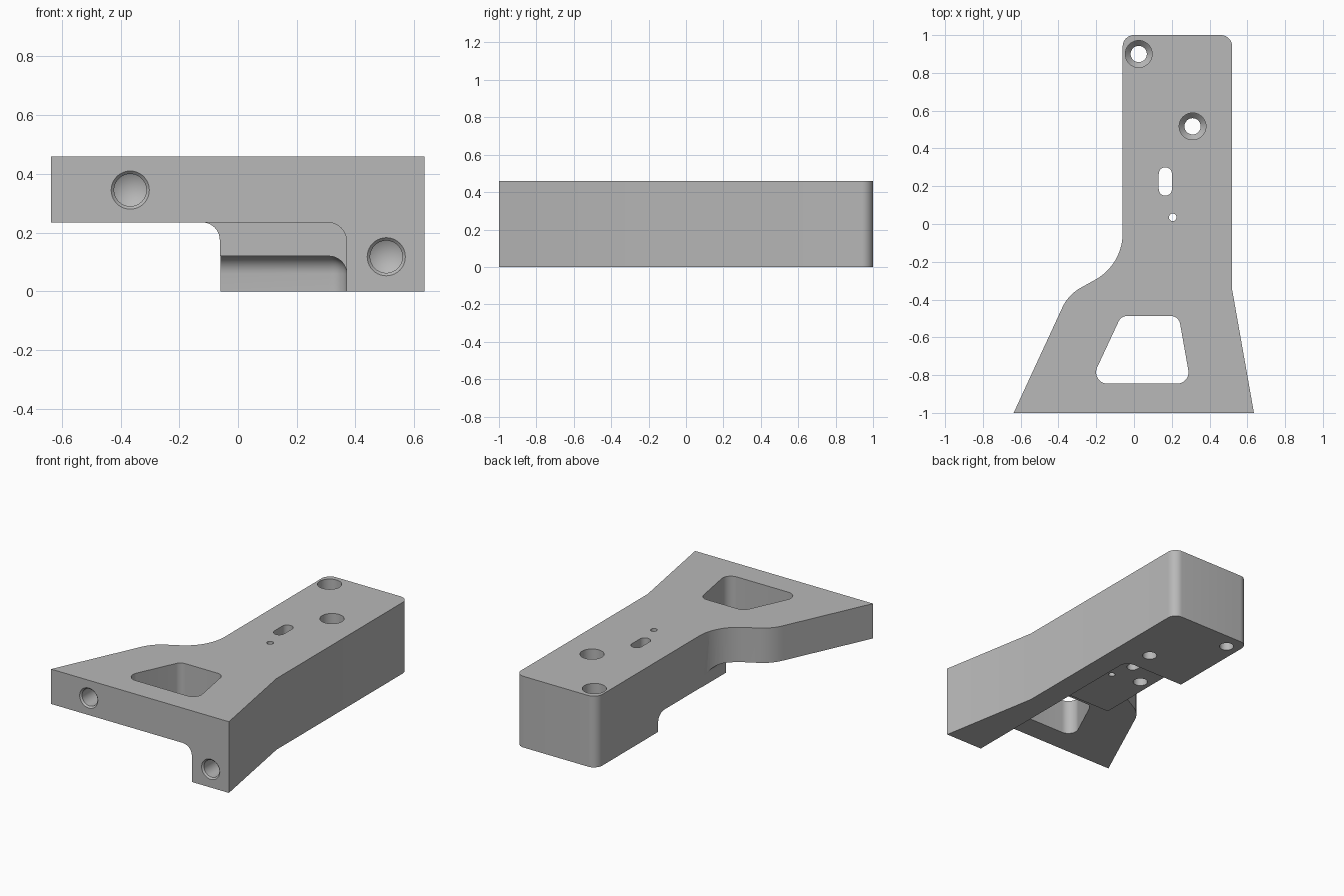
import bpy, bmesh, math
from mathutils import Vector

if "Cube" in bpy.data.objects:
    bpy.data.objects.remove(bpy.data.objects["Cube"])

grey = bpy.data.materials.new("machined grey")
grey.use_nodes = True
colour = (0.48, 0.48, 0.48, 1)
grey.diffuse_color = colour
grey.node_tree.nodes["Principled BSDF"].inputs["Base Color"].default_value = colour

HEIGHT = 0.46
SHELF = 0.235      # underside of the flared foot
POCKET = 0.12      # underside of the middle web
RAIL_X = 0.37      # inner wall of the long rail
STEP_Y = -0.32     # front of the middle web


def rounded(corners, steps=10):
    """Polygon with rounded corners from (x, y, radius) entries."""
    out = []
    n = len(corners)
    for i, (x, y, r) in enumerate(corners):
        p = Vector((x, y))
        if r == 0:
            out.append(p)
            continue
        a = (Vector(corners[i - 1][:2]) - p).normalized()
        b = (Vector(corners[(i + 1) % n][:2]) - p).normalized()
        half = a.angle(b) / 2
        centre = p + (a + b).normalized() * (r / math.sin(half))
        start = p + a * (r / math.tan(half)) - centre
        end = p + b * (r / math.tan(half)) - centre
        sweep = start.angle(end)
        for k in range(steps + 1):
            t = k / steps
            out.append(centre + (start * math.sin((1 - t) * sweep)
                                 + end * math.sin(t * sweep)) / math.sin(sweep))
    return out


def finish(bm, name):
    bmesh.ops.recalc_face_normals(bm, faces=bm.faces)
    mesh = bpy.data.meshes.new(name)
    bm.to_mesh(mesh)
    bm.free()
    mesh.materials.append(grey)
    ob = bpy.data.objects.new(name, mesh)
    bpy.context.collection.objects.link(ob)
    return ob


def prism(name, corners, low, high, along_y=False):
    """Extrude a rounded polygon along z, or along y for an xz profile."""
    bm = bmesh.new()
    place = (lambda p, h: (p.x, h, p.y)) if along_y else (lambda p, h: (p.x, p.y, h))
    pts = rounded(corners)
    face = bm.faces.new([bm.verts.new(place(p, low)) for p in pts])
    ext = bmesh.ops.extrude_face_region(bm, geom=[face])["geom"]
    for v in ext:
        if isinstance(v, bmesh.types.BMVert):
            v.co[1 if along_y else 2] = high
    return finish(bm, name)


def drill(name, origin, direction, profile, sides=40):
    """Turned cutter: profile of (radius, depth) pairs along a direction."""
    bm = bmesh.new()
    turn = Vector((0, 0, 1)).rotation_difference(Vector(direction))
    rings = []
    for r, d in profile:
        count = sides if r > 0 else 1
        rings.append([bm.verts.new(Vector(origin) + turn @ Vector((
            r * math.cos(math.tau * k / sides), r * math.sin(math.tau * k / sides), d)))
            for k in range(count)])
    for lo, hi in zip(rings, rings[1:]):
        for k in range(sides):
            j = (k + 1) % sides
            quad = [lo[k], lo[j]] + ([hi[0]] if len(hi) == 1 else [hi[j], hi[k]])
            bm.faces.new(quad)
    bm.faces.new(rings[0])
    if len(rings[-1]) > 1:
        bm.faces.new(rings[-1])
    return finish(bm, name)


# Main body: straight arm flaring into a wide foot
body = prism("bracket_body", [
    (-0.637, -1, 0), (0.635, -1, 0), (0.52, -0.35, 0), (0.52, 1, 0.06),
    (-0.06, 1, 0.06), (-0.06, -0.215, 0.28), (-0.348, -0.374, 0.23)], 0, HEIGHT)

cutters = []

# Relief under the foot, beside the rail
cutters.append(prism("foot_relief", [
    (-1, -0.1, 0), (RAIL_X, -0.1, 0), (RAIL_X, SHELF, 0.065), (-1, SHELF, 0)],
    -1.1, STEP_Y, True))

# Relief outside the arm, filleted into the underside of the flare
cutters.append(prism("flare_relief", [
    (-1, -0.1, 0), (-0.062, -0.1, 0), (-0.062, SHELF, 0.06), (-1, SHELF, 0)],
    -0.4, 0.1, True))

# Rounded pocket under the middle web
bm = bmesh.new()
bmesh.ops.create_cube(bm, size=1)
low, high = Vector((-0.6, -0.6, -0.3)), Vector((RAIL_X, 0.37, POCKET))
for v in bm.verts:
    v.co = Vector([h if c > 0 else l for c, l, h in zip(v.co, low, high)])
bmesh.ops.bevel(bm, geom=bm.edges[:], offset=0.06, segments=8, profile=0.5,
                affect='EDGES')
cutters.append(finish(bm, "web_pocket"))

# Window through the foot
cutters.append(prism("foot_window", [
    (-0.235, -0.845, 0.06), (0.3, -0.845, 0.06),
    (0.237, -0.487, 0.05), (-0.068, -0.487, 0.05)], -0.1, 0.6))

# Slot and pin hole through the web
cutters.append(prism("slot", [
    (0.131, 0.15, 0.0345), (0.201, 0.15, 0.0345),
    (0.201, 0.3, 0.0345), (0.131, 0.3, 0.0345)], -0.1, 0.6))
cutters.append(drill("pin_hole", (0.205, 0.035, 0.6), (0, 0, -1),
                     [(0.02, 0), (0.02, 0.7)], 24))

# Stepped bolt holes through the arm
for x, y in ((0.025, 0.9), (0.31, 0.517)):
    cutters.append(drill("bolt_hole", (x, y, HEIGHT), (0, 0, -1), [
        (0.071, -0.1), (0.071, 0.2), (0.043, 0.23), (0.043, 0.6)]))

# Blind hole in the underside of the web
cutters.append(drill("blind_hole", (0.015, 0.077, POCKET), (0, 0, 1),
                     [(0.043, -0.1), (0.043, 0.2), (0, 0.225)]))

# Chamfered blind holes in the front face
for x, z in ((-0.367, 0.345), (0.505, 0.118)):
    cutters.append(drill("front_hole", (x, -1, z), (0, 1, 0), [
        (0.075, -0.01), (0.065, 0), (0.055, 0.01), (0.055, 0.2), (0, 0.232)]))

# Cut everything from the body
bpy.context.view_layer.objects.active = body
for cutter in cutters:
    mod = body.modifiers.new(cutter.name, 'BOOLEAN')
    mod.operation = 'DIFFERENCE'
    mod.solver = 'EXACT'
    mod.object = cutter
    bpy.ops.object.modifier_apply(modifier=mod.name)
    bpy.data.objects.remove(cutter)

for ob in bpy.context.selected_objects:
    ob.select_set(False)
body.select_set(True)
bpy.ops.object.shade_smooth_by_angle(angle=math.radians(25))
